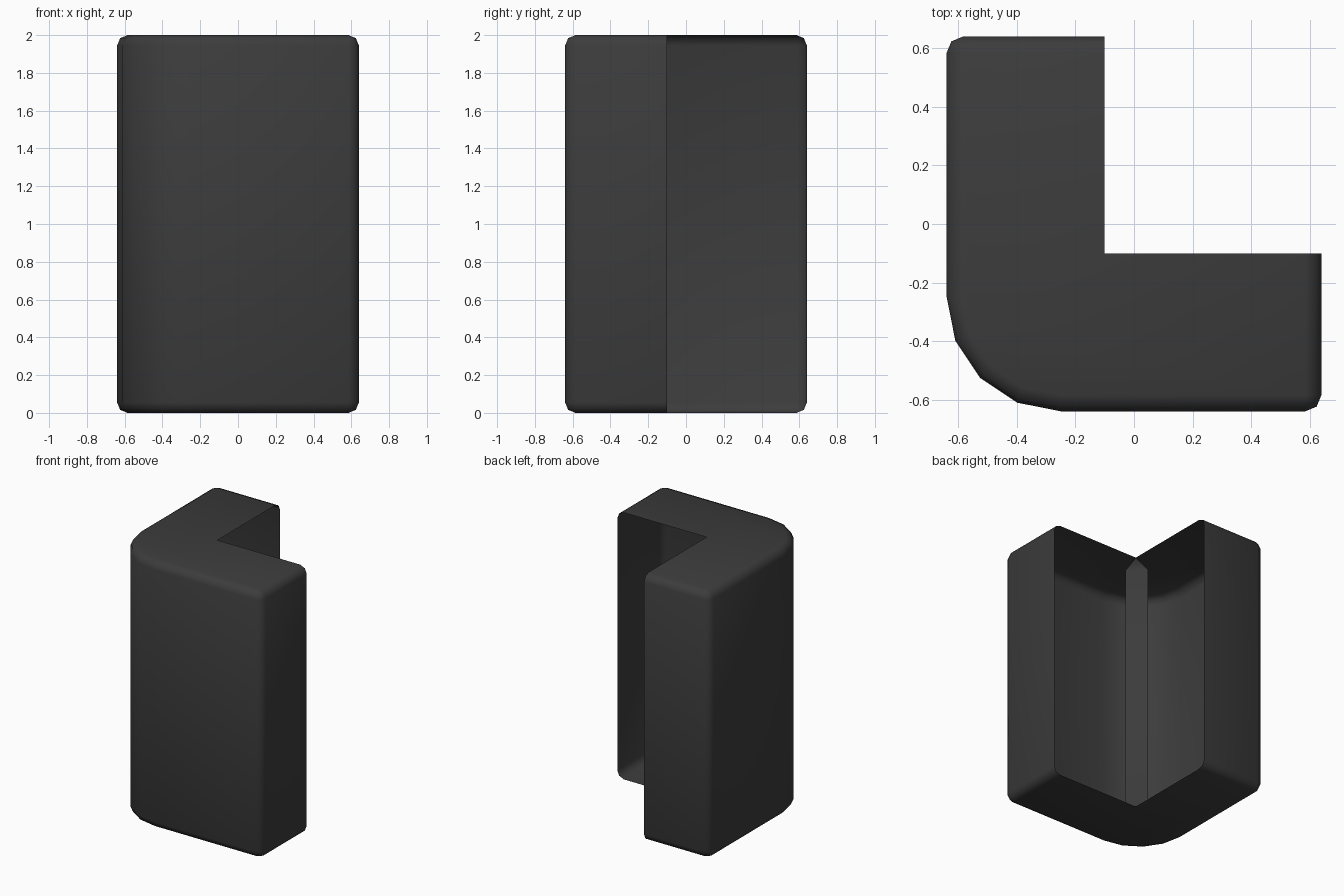
import bpy, bmesh, math

if "Cube" in bpy.data.objects:
    bpy.data.objects.remove(bpy.data.objects["Cube"])

H = 2.0      # height
E = 0.64     # outer extent
IN = -0.10   # inner corner of the L
B = 0.055    # edge bevel
R = 0.39     # big outer corner radius

mat = bpy.data.materials.new("dark_grey")
mat.diffuse_color = (0.045, 0.045, 0.045, 1)
mat.use_nodes = True
mat.node_tree.nodes["Principled BSDF"].inputs["Base Color"].default_value = mat.diffuse_color


def arc(cx, cy, r, start, steps):
    """Quarter arc, counter-clockwise from the start angle."""
    return [(cx + r * math.cos(start + math.pi / 2 * k / steps),
             cy + r * math.sin(start + math.pi / 2 * k / steps))
            for k in range(steps + 1)]


def outline(inset):
    """Outer wall path around the L, from the back end to the right end."""
    c, s = E - B, E - R
    return ([(IN, E - inset)]
            + arc(-c, c, B - inset, math.pi / 2, 2)
            + arc(-s, -s, R - inset, math.pi, 4)
            + arc(c, -c, B - inset, 1.5 * math.pi, 2)
            + [(E - inset, IN)])


def finish(bm, name):
    bmesh.ops.remove_doubles(bm, verts=bm.verts, dist=1e-4)
    me = bpy.data.meshes.new(name)
    bm.to_mesh(me)
    bm.free()
    ob = bpy.data.objects.new(name, me)
    bpy.context.collection.objects.link(ob)
    me.materials.append(mat)
    bpy.ops.object.select_all(action='DESELECT')
    ob.select_set(True)
    bpy.context.view_layer.objects.active = ob
    bpy.ops.object.shade_smooth_by_angle(angle=math.radians(60))
    return ob


# Corner shell: outer wall with rounded edges, open on the inside of the L
bm = bmesh.new()
m = B * (1 - math.sqrt(0.5))
low = [(0, B), (m, m), (B, 0)]
levels = low + [(H - z, i) for z, i in reversed(low)]
rings = [[bm.verts.new((x, y, z)) for x, y in outline(i)] for z, i in levels]
for a, b in zip(rings, rings[1:]):
    for j in range(len(a) - 1):
        bm.faces.new((a[j], a[j + 1], b[j + 1], b[j]))

# Flat L-shaped top and bottom
bm.faces.new(rings[-1] + [bm.verts.new((IN, IN, H))])
bm.faces.new([bm.verts.new((IN, IN, 0))] + rings[0][::-1])
finish(bm, "corner_shell")

# Narrow strip across the inner corner, coved into the top and bottom
bm = bmesh.new()
w = 0.11
p = [bm.verts.new(co) for co in (
    (IN, IN - w, B), (IN - w, IN, B), (IN - w, IN, H - B), (IN, IN - w, H - B),
    (IN, IN, H), (IN, IN, 0))]
bm.faces.new((p[0], p[1], p[2], p[3]))
bm.faces.new((p[3], p[2], p[4]))
bm.faces.new((p[1], p[0], p[5]))
finish(bm, "inner_corner_strip")
